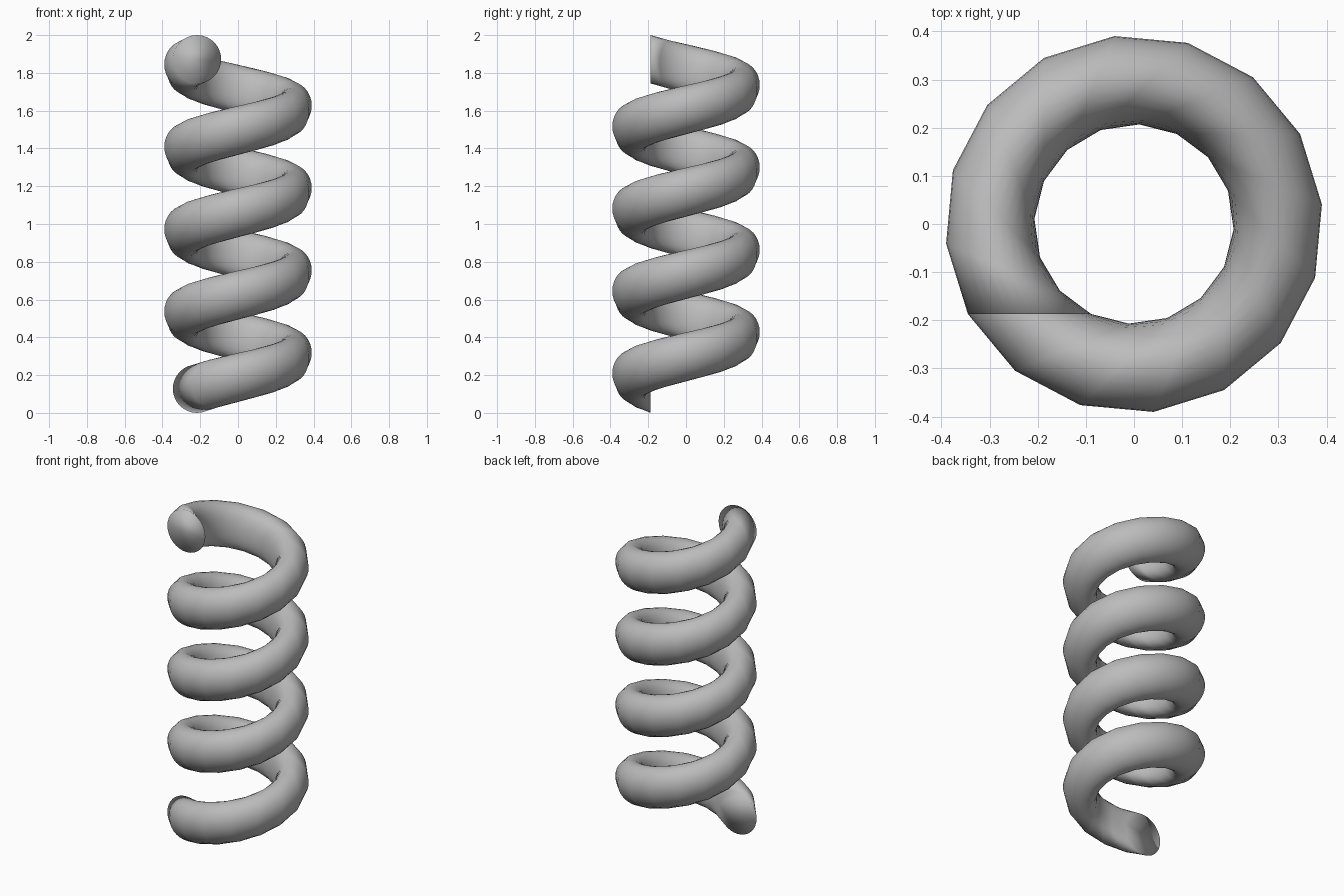
import bpy, bmesh, math

if "Cube" in bpy.data.objects:
    bpy.data.objects.remove(bpy.data.objects["Cube"])

TURNS, STEPS, SIDES = 4, 16, 32
R = 0.128                      # profile circle radius
CX, CY = -0.217, -0.187        # profile centre; circle lies in the XZ plane
PITCH = (2.0 - 2 * R) / TURNS

# coil spring: off-axis circle screwed about z, counter-clockwise going up
bm = bmesh.new()
rings = []
for i in range(TURNS * STEPS + 1):
    a = 2 * math.pi * i / STEPS
    ca, sa = math.cos(a), math.sin(a)
    ring = []
    for j in range(SIDES):
        t = 2 * math.pi * j / SIDES
        x = CX + R * math.cos(t)
        z = R + R * math.sin(t) + PITCH * i / STEPS
        ring.append(bm.verts.new((x * ca - CY * sa, x * sa + CY * ca, z)))
    rings.append(ring)

for lo, hi in zip(rings, rings[1:]):
    for j in range(SIDES):
        k = (j + 1) % SIDES
        bm.faces.new((lo[j], lo[k], hi[k], hi[j]))

# flat end caps
bm.faces.new(rings[0])
bm.faces.new(rings[-1])
bmesh.ops.recalc_face_normals(bm, faces=bm.faces[:])
for f in bm.faces:
    f.smooth = True

mesh = bpy.data.meshes.new("coil_spring")
bm.to_mesh(mesh)
bm.free()

grey = bpy.data.materials.new("grey")
grey.diffuse_color = (0.5, 0.5, 0.5, 1.0)
grey.use_nodes = True
grey.node_tree.nodes["Principled BSDF"].inputs["Base Color"].default_value = grey.diffuse_color
mesh.materials.append(grey)

spring = bpy.data.objects.new("coil_spring", mesh)
bpy.context.collection.objects.link(spring)
